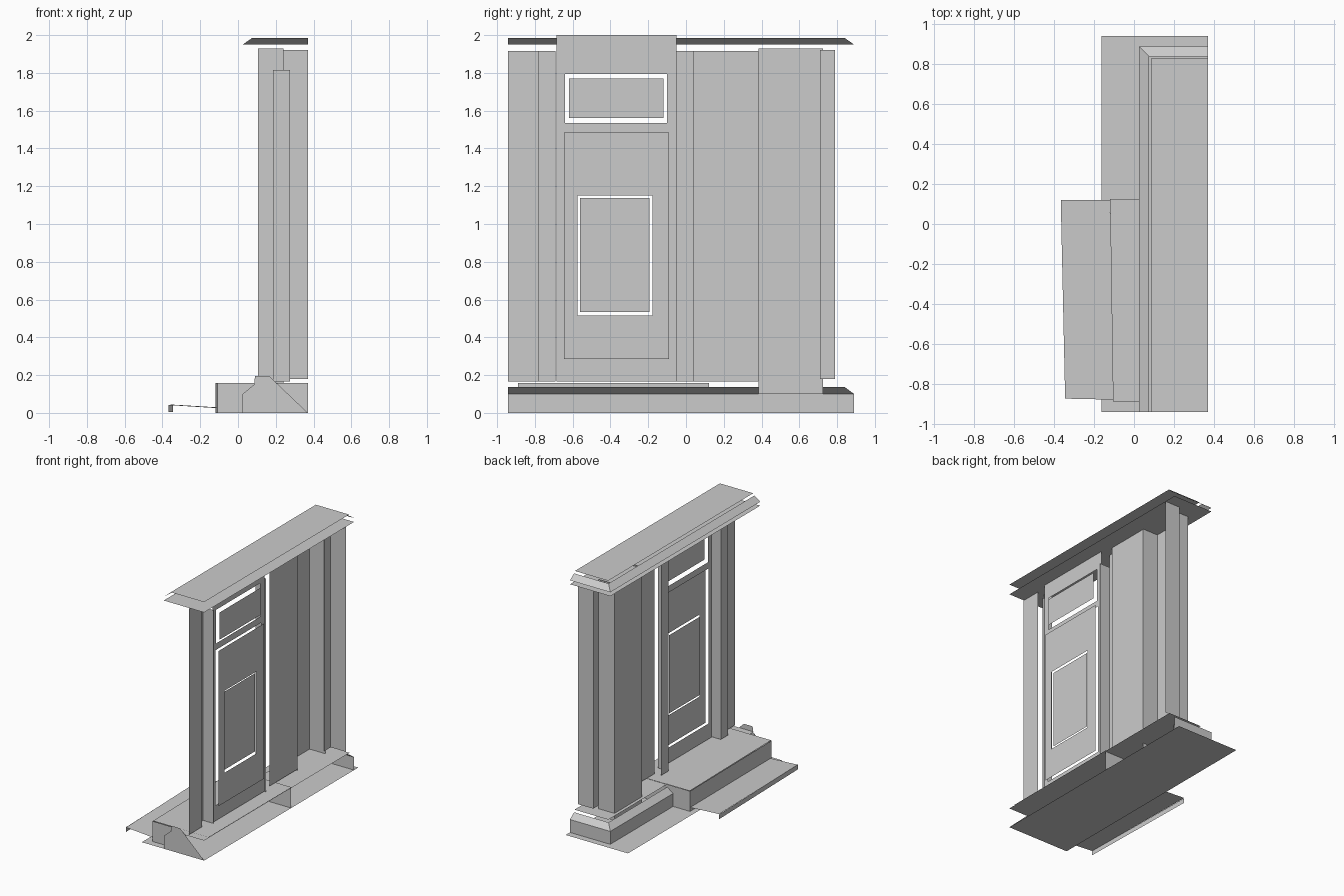
import bpy

if "Cube" in bpy.data.objects:
    bpy.data.objects.remove(bpy.data.objects["Cube"])

Y0 = -0.943  # cut end of the facade


def mesh(name, verts, faces):
    """Make one open-sheet object."""
    me = bpy.data.meshes.new(name)
    me.from_pydata(verts, [], faces)
    ob = bpy.data.objects.new(name, me)
    bpy.context.collection.objects.link(ob)
    return ob


def panel(name, x, y0, y1, z0, z1, holes=()):
    """Flat sheet facing -x, with optional rectangular openings."""
    ys = sorted({y0, y1, *(v for h in holes for v in h[:2])})
    zs = sorted({z0, z1, *(v for h in holes for v in h[2:])})
    verts = [(x, y, z) for z in zs for y in ys]
    n, faces = len(ys), []
    for j in range(len(zs) - 1):
        for i in range(n - 1):
            cy, cz = (ys[i] + ys[i + 1]) / 2, (zs[j] + zs[j + 1]) / 2
            if any(h[0] < cy < h[1] and h[2] < cz < h[3] for h in holes):
                continue
            a = j * n + i
            faces.append((a, a + n, a + n + 1, a + 1))
    return mesh(name, verts, faces)


def upright(name, plan, z0, z1):
    """Fold a plan polyline up into vertical sheets."""
    n = len(plan)
    verts = [(x, y, z) for z in (z0, z1) for x, y in plan]
    return mesh(name, verts, [(i, i + 1, n + i + 1, n + i) for i in range(n - 1)])


def flat(name, outline, z):
    """Horizontal sheet."""
    return mesh(name, [(x, y, z) for x, y in outline], [tuple(range(len(outline)))])


def rect(x0, x1, y0, y1):
    return [(x0, y0), (x1, y0), (x1, y1), (x0, y1)]


def moulding(name, profile):
    """Sweep an (x, z) profile along the front and round the +y corner."""
    verts, faces = [], []
    for x, z in profile:
        yc = 0.915 - x
        verts += [(x, Y0, z), (x, yc, z), (0.37, yc, z)]
    for i in range(len(profile) - 1):
        for k in range(2):
            a = 3 * i + k
            faces.append((a, a + 1, a + 4, a + 3))
    return mesh(name, verts, faces)


# Ground sheet and plinth
flat("ground_sheet", rect(-0.163, 0.37, Y0, 0.942), 0)
moulding("plinth", [(0.025, 0), (0.025, 0.1), (0.075, 0.137)])
flat("plinth_top", rect(0.08, 0.37, Y0, 0.835), 0.155)
cap = [(0.025, 0), (0.025, 0.1), (0.085, 0.15), (0.09, 0.195), (0.165, 0.195), (0.37, 0)]
mesh("plinth_end", [(x, Y0, z) for x, z in cap], [tuple(range(6))])

# Door step: tread, riser and the two ends
flat("upper_tread", [(-0.12, 0.125), (0.37, 0.125), (0.37, -0.89), (-0.105, -0.89)], 0.16)
upright("upper_riser", [(0.37, 0.122), (-0.12, 0.122), (-0.108, -0.89), (0.09, -0.89)], 0, 0.157)

# Low step, sloping slightly towards the door
tread = [(-0.367, 0.12, 0.045), (-0.345, -0.875, 0.04), (-0.105, -0.88, 0.025), (-0.12, 0.12, 0.03)]
mesh("lower_tread", tread, [(0, 1, 2, 3)])
upright("lower_riser", [p[:2] for p in tread[:2]], 0.005, 0.042)

# Cornice: soffit, sloping edge and raised roof sheet
flat("soffit", rect(0.025, 0.37, Y0, 0.89), 1.92)
moulding("cornice", [(0.025, 1.95), (0.075, 1.985)])
flat("roof", rect(0.085, 0.37, Y0, 0.83), 2.0)

# Walls: corner return, corner pilaster and the walls either side of the door
upright("corner_wall", [(0.37, 0.79), (0.24, 0.79), (0.24, 0.71)], 0.18, 1.92)
upright("corner_pilaster", [(0.24, 0.725), (0.105, 0.725), (0.105, 0.385), (0.24, 0.385)], 0.1, 1.93)
panel("side_wall", 0.24, 0.04, 0.385, 0.165, 1.915)
panel("end_wall", 0.24, Y0, -0.78, 0.165, 1.915)

# Door frame: a flat front strip and an inner jamb on each side
for side, outer, inner in (("left", 0.04, -0.05), ("right", -0.78, -0.69)):
    panel(side + "_frame_front", 0.185, min(outer, inner), max(outer, inner), 0.165, 1.915)
    upright(side + "_frame_jamb", [(0.185, inner), (0.275, inner)], 0.165, 1.815)

# Door surround with transom opening, recessed door leaf, and panes
transom = (-0.64, -0.10, 1.535, 1.795)
leaf = (-0.645, -0.09, 0.285, 1.485)
window = (-0.575, -0.178, 0.515, 1.15)
panel("door_surround", 0.26, -0.685, -0.05, 0.165, 2.0, [transom, leaf])
panel("door_leaf", 0.285, *leaf, [window])
panel("transom_pane", 0.275, -0.62, -0.12, 1.56, 1.77)
panel("door_pane", 0.278, -0.562, -0.192, 0.533, 1.137)
